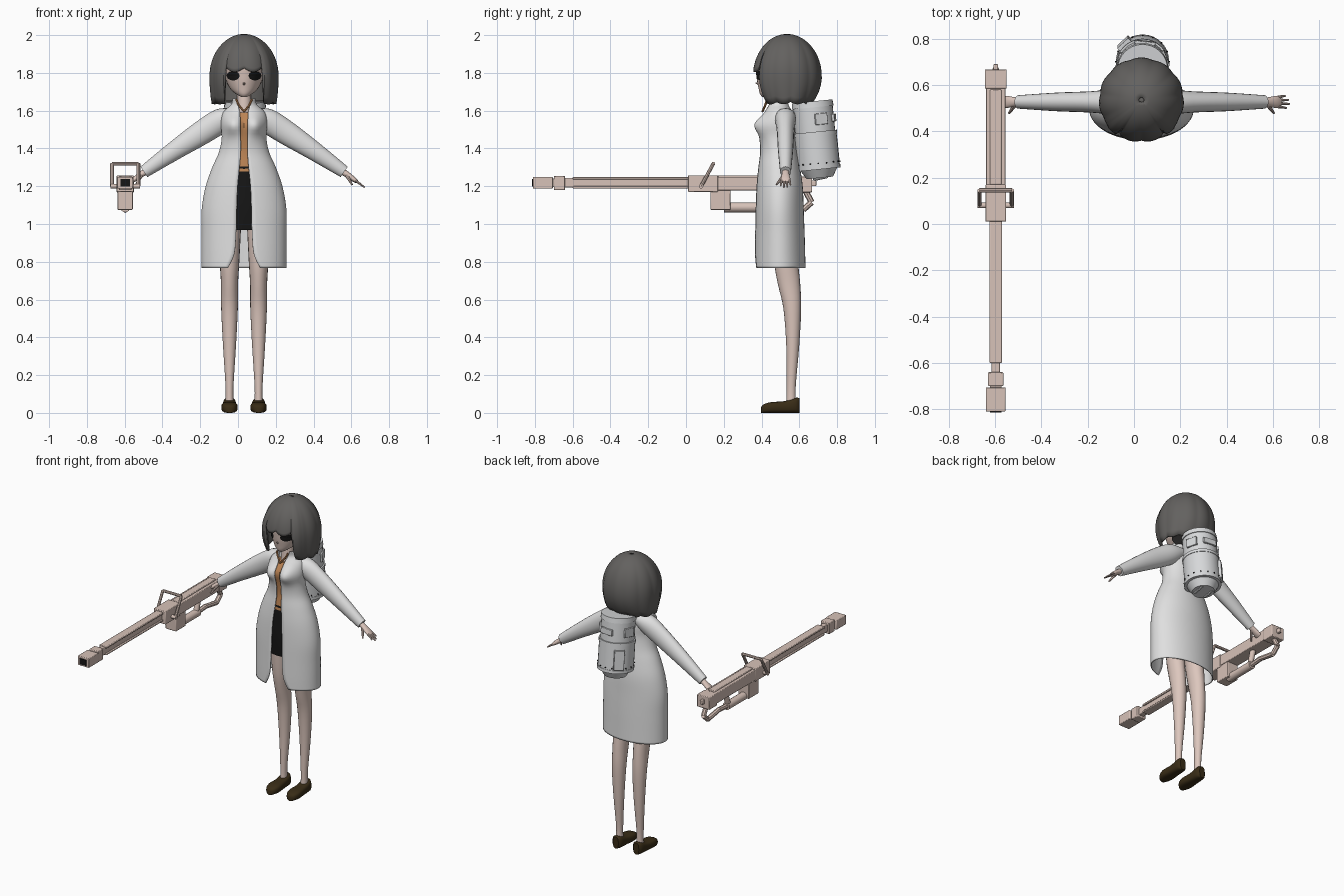
import bpy, bmesh, math
from mathutils import Vector, Matrix

old = bpy.data.objects.get("Cube")
if old:
    bpy.data.objects.remove(old, do_unlink=True)

CX = 0.032          # centre line of the figure
GX = -0.597         # centre line of the rifle
TAU = math.tau
made = []


def material(name, r, g, b):
    m = bpy.data.materials.new(name)
    m.use_nodes = True
    m.diffuse_color = (r, g, b, 1)
    m.node_tree.nodes["Principled BSDF"].inputs["Base Color"].default_value = (r, g, b, 1)
    return m


COAT = material("coat white", .74, .74, .74)
PACK = material("pack grey", .68, .69, .70)
SKIN = material("skin", .72, .57, .51)
GUN = material("rifle beige", .68, .54, .48)
HAIR = material("hair grey", .125, .12, .115)
BLACK = material("black", .008, .008, .008)
SHOE = material("shoe brown", .04, .025, .008)
ORANGE = material("shirt orange", .5, .23, .09)


def add(name, bm, mat, thick=0, bevel=0):
    bmesh.ops.recalc_face_normals(bm, faces=bm.faces[:])
    mesh = bpy.data.meshes.new(name)
    bm.to_mesh(mesh)
    bm.free()
    mesh.materials.append(mat)
    ob = bpy.data.objects.new(name, mesh)
    bpy.context.scene.collection.objects.link(ob)
    if thick:
        s = ob.modifiers.new("thickness", "SOLIDIFY")
        s.thickness, s.offset = thick, 0
    if bevel:
        b = ob.modifiers.new("bevel", "BEVEL")
        b.width, b.segments = bevel, 2
    made.append(ob)
    return ob


def loft(name, rings, mat, closed=True, cap=True, thick=0):
    bm = bmesh.new()
    vs = [[bm.verts.new(p) for p in ring] for ring in rings]
    n = len(vs[0])
    for a, b in zip(vs, vs[1:]):
        for i in range(n if closed else n - 1):
            j = (i + 1) % n
            bm.faces.new((a[i], a[j], b[j], b[i]))
    if cap and closed:
        bm.faces.new(vs[0])
        bm.faces.new(vs[-1])
    return add(name, bm, mat, thick)


def spline(rows, n=4):
    out = []
    for i in range(len(rows) - 1):
        p = [rows[min(max(i + k, 0), len(rows) - 1)] for k in (-1, 0, 1, 2)]
        for s in range(n):
            t = s / n
            out.append([b + .5 * t * (c - a + t * (2*a - 5*b + 4*c - d + t * (3*(b - c) + d - a)))
                        for a, b, c, d in zip(*p)])
    return out + [list(rows[-1])]


def oval(x, hw, yf, yb, z, a0=0, n=32):
    # ring round the vertical axis, starting at the front; a0 leaves a front gap
    steps = n if a0 == 0 else n - 1
    angles = [a0 + (TAU - 2 * a0) * i / steps for i in range(n)]
    return [(x + hw * math.sin(a), (yf + yb) / 2 - (yb - yf) / 2 * math.cos(a), z) for a in angles]


def box(name, x, y, z, size, mat, bevel=.004, turn=None):
    bm = bmesh.new()
    bmesh.ops.create_cube(bm, size=1)
    bmesh.ops.scale(bm, vec=size, verts=bm.verts)
    bm.transform(Matrix.Translation((x, y, z)) @ (turn or Matrix()))
    return add(name, bm, mat, bevel=bevel)


def rod(name, p, q, r1, r2, mat, n=12):
    p, q = Vector(p), Vector(q)
    d = q - p
    bm = bmesh.new()
    bmesh.ops.create_cone(bm, cap_ends=True, segments=n, radius1=r1, radius2=r2, depth=d.length)
    bm.transform(Matrix.Translation((p + q) / 2) @ d.to_track_quat('Z', 'Y').to_matrix().to_4x4())
    return add(name, bm, mat)


def path(name, pts, r, mat, n=8):
    for i, (p, q) in enumerate(zip(pts, pts[1:])):
        rod(f"{name}_{i + 1}", p, q, r, r, mat, n)


# Head, eyes and neck
HEAD = [(1.672, .014, .405, .44), (1.688, .042, .392, .50), (1.72, .076, .384, .58),
        (1.78, .101, .373, .64), (1.85, .11, .372, .66), (1.92, .085, .42, .62), (1.96, .02, .5, .55)]
head_rows = spline(HEAD, 5)
loft("head", [oval(CX, w, f, b, z) for z, w, f, b in head_rows], SKIN)


def face_y(dx, z):
    _, w, f, b = min(head_rows, key=lambda r: abs(r[0] - z))
    return (f + b) / 2 - (b - f) / 2 * math.sqrt(max(0, 1 - (dx / w) ** 2))


for side, s in (("left", 1), ("right", -1)):
    rings = []
    for k in (1, .7, .4, .1):
        ring = []
        for i in range(20):
            a = TAU * i / 20
            dx, z = s * .058 + .034 * k * math.cos(a), 1.785 + .025 * k * math.sin(a)
            ring.append((CX + dx, face_y(dx, z) - .004, z))
        rings.append(ring)
    loft(f"{side}_eye", rings, BLACK)
rod("nose", (CX, .385, 1.742), (CX, .368, 1.748), .009, .002, SKIN, 8)
rod("neck", (CX, .485, 1.55), (CX, .49, 1.72), .042, .036, SKIN, 20)

# Bobbed hair with a fringe: the hem height depends on the direction
cols, levels = 96, 16
columns = []
for i in range(cols):
    a = TAU * i / cols
    front = min(a, TAU - a)
    lock = abs(math.sin(front * 5.5))
    hem = 1.805 + .02 * (1 - lock) if front < .64 else 1.635 + .012 * (1 - lock)
    col = []
    for k in range(levels + 1):
        z = 2 - (2 - hem) * (1 - math.cos((.03 + .97 * k / levels) * math.pi / 2))
        up, low = max(0, (z - 1.78) / .22), max(0, (1.78 - z) / .145)
        r = .176 * math.sqrt(max(0, 1 - up * up)) * (1 + .03 * (lock - .6) * min(1, (2 - z) / .1))
        if .64 < front < .9:
            r *= 1.02
        col.append((CX + r * math.sin(a) * (1 - .07 * low * low),
                    .535 - r * math.cos(a) * (1 - .3 * low * low), z))
    columns.append(col)
loft("hair", [[c[k] for c in columns] for k in range(levels + 1)], HAIR, cap=False, thick=.012)
loft("hair_crown", [oval(CX, .03 * k, .535 - .03 * k, .535 + .03 * k, 2 - .004 * k) for k in (.1, 1)], HAIR)
loft("back_hair", [oval(CX, w, .50, b, z) for z, w, b in
                   ((1.65, .13, .65), (1.75, .15, .69), (1.9, .12, .66))], HAIR)

# Long open coat
COAT_ROWS = [(1.665, .058, .432, .535, .042), (1.63, .066, .435, .54, .032), (1.59, .108, .42, .56, .022),
             (1.53, .12, .395, .575, .02), (1.46, .115, .392, .575, .018), (1.38, .13, .395, .585, .018),
             (1.30, .165, .385, .60, .024), (1.20, .2, .375, .615, .034), (1.08, .221, .37, .62, .039),
             (.95, .222, .367, .625, .042), (.84, .222, .365, .628, .052), (.768, .222, .365, .63, .085)]


def bust(p):
    x, y, z = p
    if y < .5:
        y -= .04 * math.exp(-((abs(x - CX) - .06) / .045) ** 2 - ((z - 1.525) / .05) ** 2)
    return x, y, z


coat_rows = spline(COAT_ROWS)
loft("coat", [[bust(p) for p in oval(CX, w, f, b, z, math.asin(g / w), 57)]
              for z, w, f, b, g in coat_rows], COAT, closed=False, thick=.006)

# Shirt, collar trim and skirt
loft("shirt", [[bust(p) for p in oval(CX, w - .014, f + .012, b - .014, z)]
               for z, w, f, b, g in coat_rows if 1.27 < z < 1.6], ORANGE)
for side, s in (("left", 1), ("right", -1)):
    path(f"{side}_collar_trim", [(CX + s * .042, .43, 1.66), (CX + s * .028, .42, 1.63), (CX, .405, 1.595)],
         .006, ORANGE)
loft("skirt", [oval(CX, w, f, b, z) for z, w, f, b in spline(
    [(1.305, .135, .397, .58), (1.2, .155, .39, .6), (1.08, .16, .385, .605), (.968, .152, .39, .605)])], BLACK)

# Limbs, mirrored about the centre line
LEG = [(1.0, .062, .52, .068), (.8, .052, .53, .064), (.68, .045, .546, .059), (.55, .044, .563, .047),
       (.35, .034, .565, .034), (.14, .021, .557, .024), (.04, .022, .557, .026)]
SLEEVE = [(.05, 1.58, .04, .05), (.115, 1.552, .064, .055), (.218, 1.487, .064, .046),
          (.37, 1.387, .05, .04), (.53, 1.276, .033, .029)]
SOLE = [(.398, .012, .03), (.41, .03, .045), (.45, .043, .057), (.52, .037, .062), (.58, .034, .08), (.6, .02, .078)]


def power(v, e):
    return math.copysign(abs(v) ** e, v)


for side, s in (("left", 1), ("right", -1)):
    lx = CX + s * .077
    loft(f"{side}_leg", [oval(lx, r, y - d, y + d, z, n=20) for z, r, y, d in spline(LEG)], SKIN)
    turn = [TAU * i / 20 for i in range(20)]
    loft(f"{side}_shoe", [[(lx + w * power(math.cos(a), .8), y, h / 2 * (1 + power(math.sin(a), .6)))
                           for a in turn] for y, w, h in spline(SOLE, 3)], SHOE)

    def arm_ring(o, z, up, wide, y=.527):
        return [(CX + s * (o + .56 * up * math.cos(a)), y + wide * math.sin(a), z + .83 * up * math.cos(a))
                for a in turn]
    loft(f"{side}_sleeve", [arm_ring(*row) for row in spline(SLEEVE)], COAT)
    loft(f"{side}_hand", [arm_ring(*row) for row in spline(
        [(.51, 1.285, .018, .019), (.545, 1.262, .016, .02), (.58, 1.237, .013, .026), (.6, 1.222, .008, .023)])], SKIN)
    for k in range(4):
        y, reach = .507 + .0135 * k, (.03, .042, .038, .024)[k]
        rod(f"{side}_finger_{k + 1}", (CX + s * .59, y, 1.23),
            (CX + s * (.597 + reach), y + .004 * (k - 1.5), 1.225 - reach * .75), .0075, .004, SKIN, 8)
    rod(f"{side}_thumb", (CX + s * .545, .515, 1.255), (CX + s * .572, .478, 1.208), .01, .005, SKIN, 8)

# Tank on the back, leaning slightly forward
lean = Matrix.Translation((.037, .686, 1.468)) @ Matrix.Rotation(.1, 4, 'X')


def tank(name, z1, z2, r1, r2):
    rod(name, lean @ Vector((0, 0, z1)), lean @ Vector((0, 0, z2)), r1, r2, PACK, 32)


for name, z1, z2, r1, r2 in (("upper", 0, .175, .106, .106), ("lower", -.175, .01, .112, .112),
                             ("top_band", .15, .182, .111, .108), ("seam_band", .0, .02, .115, .115),
                             ("base_band", -.18, -.16, .115, .115), ("base_taper", -.225, -.175, .07, .1)):
    tank("tank_" + name, z1, z2, r1, r2)
for i in range(16):
    a = TAU * i / 16
    c, d = math.cos(a), math.sin(a)
    rod(f"rivet_{i + 1}", lean @ Vector((.11 * c, .11 * d, -.148)), lean @ Vector((.118 * c, .118 * d, -.148)),
        .004, .004, BLACK, 6)


def tank_plate(name, angle, z, size):
    turn = lean.to_3x3().to_4x4() @ Matrix.Rotation(angle, 4, 'Z')
    p = lean @ (Matrix.Rotation(angle, 4, 'Z') @ Vector((0, .106, z)))
    box(name, *p, size, PACK, .003, turn)


tank_plate("control_box", .75, -.09, (.065, .04, .13))
tank_plate("rear_label", -.1, .085, (.09, .016, .04))
tank_plate("left_label", -1.2, .085, (.07, .014, .06))
tank_plate("right_label", 1.3, .085, (.07, .014, .06))
for k in (-1, 1):
    path(f"base_handle_{k}", [(.037 + k * .04, .67, 1.27), (.037 + k * .04, .68, 1.235),
                              (.037 + k * .04, .75, 1.25), (.037 + k * .04, .75, 1.28)], .007, PACK)

# Long rifle
for name, y1, y2, z1, z2, w in (
        ("receiver", .01, .17, 1.17, 1.258, .09), ("rear_body", .16, .645, 1.178, 1.25, .086),
        ("butt_plate", .585, .668, 1.168, 1.252, .094), ("butt_cap", .66, .69, 1.2, 1.23, .02),
        ("top_rail", .17, .58, 1.245, 1.258, .05), ("barrel", -.66, .02, 1.193, 1.243, .036),
        ("upper_rail", -.6, .02, 1.235, 1.248, .054), ("lower_rail", -.6, .02, 1.188, 1.2, .054),
        ("muzzle_collar", -.70, -.64, 1.18, 1.255, .066), ("muzzle_neck", -.73, -.68, 1.195, 1.24, .05),
        ("muzzle_brake", -.81, -.705, 1.187, 1.25, .084), ("magazine_well", .13, .235, 1.075, 1.18, .08)):
    box("rifle_" + name, GX, (y1 + y2) / 2, (z1 + z2) / 2, (w, y2 - y1, z2 - z1), GUN)
box("muzzle_port", GX, -.811, 1.218, (.05, .006, .04), BLACK, 0)
rod("rifle_lower_tube", (GX, .2, 1.088), (GX, .42, 1.088), .026, .026, GUN, 16)
path("stock_frame", [(GX, .42, 1.088), (GX, .5, 1.095), (GX, .62, 1.075), (GX, .665, 1.115), (GX, .63, 1.18)],
     .016, GUN)
rod("trigger_grip", (GX, .4, 1.09), (GX, .43, 1.185), .018, .018, GUN)
L, R = GX - .07, GX + .07
path("carry_handle", [(L, .08, 1.2), (L, .145, 1.32), (R, .145, 1.32), (R, .08, 1.2)], .0095, GUN)
rod("handle_pivot", (L - .008, .08, 1.2), (R + .008, .08, 1.2), .012, .012, GUN)

# Smooth shading with sharp edges kept
bpy.ops.object.select_all(action='DESELECT')
for ob in made:
    ob.select_set(True)
bpy.context.view_layer.objects.active = made[0]
bpy.ops.object.shade_smooth_by_angle(angle=math.radians(40))
